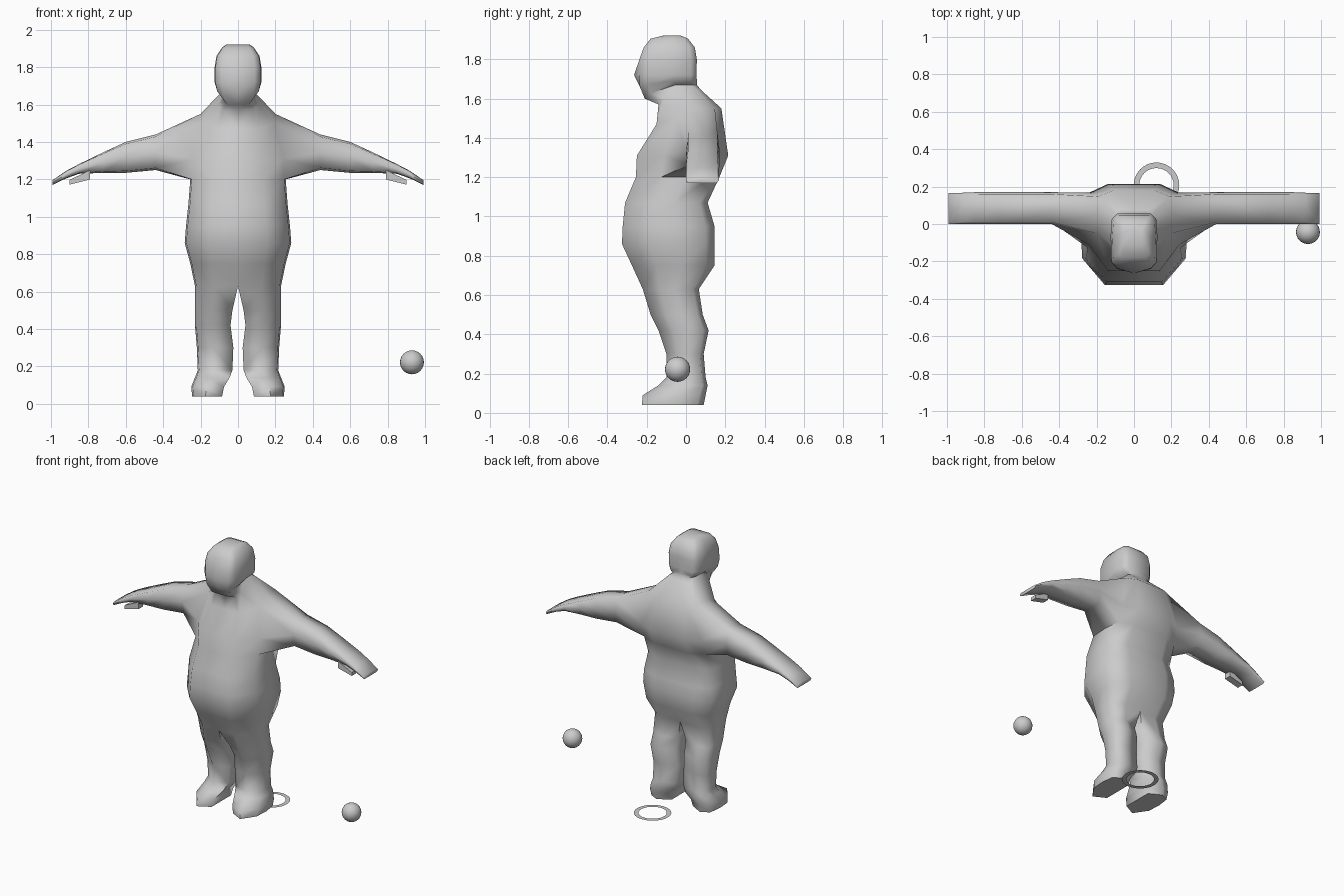
import bpy, bmesh, math
from mathutils import Vector

if "Cube" in bpy.data.objects:
    bpy.data.objects.remove(bpy.data.objects["Cube"])

GREY = (0.6, 0.6, 0.6, 1)
mat = bpy.data.materials.new("plain grey")
mat.use_nodes = True
mat.diffuse_color = GREY
mat.node_tree.nodes["Principled BSDF"].inputs["Base Color"].default_value = GREY


def finish(name, bm, smooth=60):
    bmesh.ops.remove_doubles(bm, verts=bm.verts, dist=0.0005)
    bmesh.ops.recalc_face_normals(bm, faces=bm.faces)
    me = bpy.data.meshes.new(name)
    bm.to_mesh(me)
    bm.free()
    ob = bpy.data.objects.new(name, me)
    bpy.context.collection.objects.link(ob)
    me.materials.append(mat)
    bpy.ops.object.select_all(action='DESELECT')
    ob.select_set(True)
    bpy.context.view_layer.objects.active = ob
    bpy.ops.object.shade_smooth_by_angle(angle=math.radians(smooth))
    return ob


# Half-body rows, foot to crown: height, inner x, outer x, front y, back y, rear lift
LEG = [(.04, .085, .245, -.225, .09, 0), (.09, .075, .25, -.22, .1, 0),
       (.14, .045, .23, -.14, .11, 0), (.18, .03, .215, -.1, .1, 0),
       (.3, .025, .22, -.1, .09, 0), (.42, .04, .23, -.14, .115, 0),
       (.5, .03, .23, -.18, .085, 0)]
TORSO = [(.63, 0, .23, -.22, .065, 0), (.75, 0, .255, -.275, .145, 0),
         (.86, 0, .285, -.326, .145, 0), (.95, 0, .278, -.322, .145, 0),
         (1.07, 0, .265, -.31, .11, 0), (1.2, 0, .255, -.255, .17, 0),
         (1.31, 0, .25, -.25, .215, 0), (1.47, 0, .2, -.15, .18, .08)]
HEAD = [(1.57, 0, .11, -.14, .075, .075), (1.6, 0, .08, -.21, .055, .07),
        (1.66, 0, .115, -.235, .055, .03), (1.72, 0, .125, -.24, .054, 0),
        (1.8, 0, .125, -.237, .055, 0), (1.86, 0, .115, -.215, .045, 0),
        (1.905, 0, .085, -.18, .01, 0), (1.922, 0, .06, -.11, -.03, 0)]
# Arm sections: x, bottom z, top z, front y, back y
ARM = [(.44, 1.25, 1.44, 0, .17), (.6, 1.235, 1.4, 0, .17),
       (.72, 1.235, 1.345, 0, .17), (.85, 1.23, 1.282, 0, .17),
       (.92, 1.205, 1.245, 0, .167), (.993, 1.17, 1.195, 0, .167)]
NOSE_ROW = len(LEG) + len(TORSO) + 3
ARM_ROW = len(LEG) + 5


def half_ring(row, square, is_leg):
    """Seven points from the front midline round the side to the back midline."""
    z, xi, w, yf, yb, lift = row
    d = yb - yf
    inset = .15 * d if is_leg else 0
    side = .12 if square > .6 else .3
    mid = xi + square * (w - xi)
    return [(xi, yf + inset, z), (mid, yf, z),
            (w * .97, yf + side * d, z + lift * .4), (w, yf + .6 * d, z + lift),
            (w * .95, yf + .9 * d, z + lift), (mid, yb, z + lift),
            (xi, yb - inset, z + lift)]


def arm_ring(x, z0, z1, y0, y1):
    """Rounded box section as a 3 by 3 grid, rows upward, columns front to back."""
    cy, cz = (y0 + y1) / 2, (z0 + z1) / 2
    grid = []
    for v in (-1, 0, 1):
        for u in (-1, 0, 1):
            k = .88 if u and v else 1
            grid.append((x, cy + u * k * (y1 - y0) / 2, cz + v * k * (z1 - z0) / 2))
    return grid


# Body: both halves lofted from the rows, with each arm grown out of the side
bm = bmesh.new()
for s in (1, -1):
    def put(p):
        return bm.verts.new((s * p[0], p[1], p[2]))
    rows = [(r, .55, True) for r in LEG] + [(r, .55, False) for r in TORSO]
    rows += [(r, .72, False) for r in HEAD]
    rings = [[put(p) for p in half_ring(*r)] for r in rows]
    rings[NOSE_ROW][0].co.y -= .024
    for i in range(len(rings) - 1):
        a, b = rings[i], rings[i + 1]
        for j in range(6):
            if i in (ARM_ROW, ARM_ROW + 1) and j in (2, 3):
                continue
            bm.faces.new((a[j], a[j + 1], b[j + 1], b[j]))
        if i < len(LEG):
            bm.faces.new((a[6], a[0], b[0], b[6]))
    bm.faces.new(rings[0])
    bm.faces.new(rings[-1])

    border = (0, 1, 2, 5, 8, 7, 6, 3)
    prev = [rings[ARM_ROW + r][c] for r in range(3) for c in (2, 3, 4)]
    for section in ARM:
        cur = [put(p) for p in arm_ring(*section)]
        for n, k in enumerate(border):
            m = border[(n + 1) % 8]
            bm.faces.new((prev[k], prev[m], cur[m], cur[k]))
        for k in range(9):
            if k == 4 and section != ARM[-1]:
                bm.verts.remove(cur[4])
        prev = cur
    for k in (0, 1, 3, 4):
        bm.faces.new((prev[k], prev[k + 1], prev[k + 4], prev[k + 3]))
finish("body", bm, 75)

# Thumbs: short tapered blocks under the front of each hand
for s, label in ((1, "left"), (-1, "right")):
    bm = bmesh.new()
    bmesh.ops.create_cube(bm, size=1)
    for v in bm.verts:
        outer = v.co.x > 0
        z = (1.185 if outer else 1.225) + v.co.z * (.025 if outer else .05)
        v.co = Vector((s * (.845 + v.co.x * .11), .028 + v.co.y * .05, z))
    finish(label + "_thumb", bm, 30)

# Ball beside the left hand
bm = bmesh.new()
bmesh.ops.create_uvsphere(bm, u_segments=24, v_segments=12, radius=.064)
bmesh.ops.translate(bm, verts=bm.verts, vec=(.93, -.043, .222))
finish("ball", bm)

# Flat ring on the ground behind the heels
bm = bmesh.new()
loops = []
for radius in (.122, .092):
    loops.append([bm.verts.new((.12 + radius * math.cos(t * math.tau / 32),
                                .207 + radius * math.sin(t * math.tau / 32), 0))
                  for t in range(32)])
outer, inner = loops
for t in range(32):
    n = (t + 1) % 32
    bm.faces.new((outer[t], outer[n], inner[n], inner[t]))
finish("ground_ring", bm)
